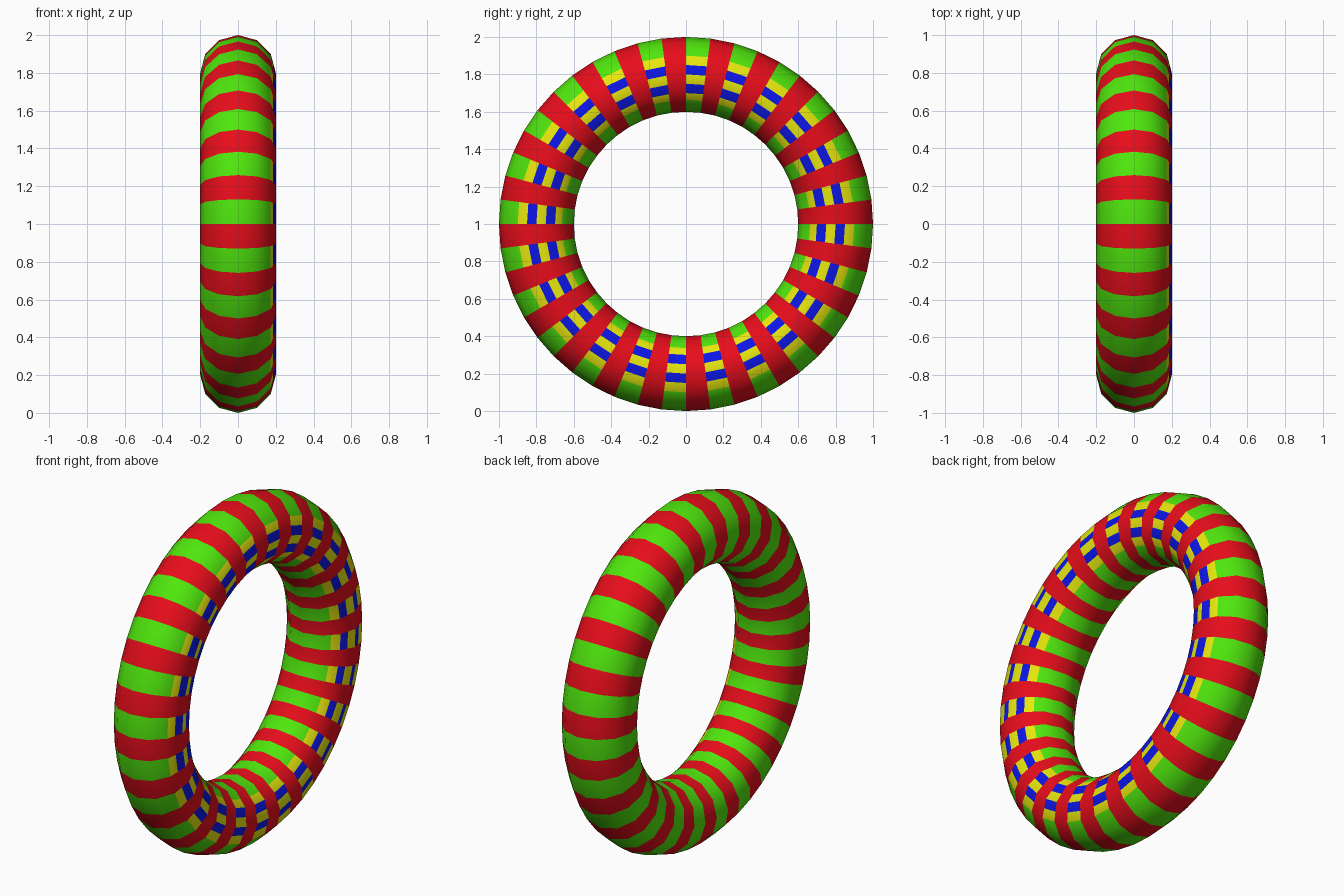
import bpy, bmesh
from math import sin, cos, pi
from mathutils import Vector, Matrix

if "Cube" in bpy.data.objects:
    bpy.data.objects.remove(bpy.data.objects["Cube"])

R, r, MAJOR, MINOR = 0.8, 0.2, 48, 12
RED, GREEN, YELLOW, BLUE = range(4)


def material(name, color):
    m = bpy.data.materials.new(name)
    m.diffuse_color = (*color, 1)
    m.use_nodes = True
    m.node_tree.nodes["Principled BSDF"].inputs["Base Color"].default_value = m.diffuse_color
    return m


# Tube cross-section (12 sides); three sides on +x are halved for the stripes
corners = [Vector((r * sin(2 * pi * i / MINOR), R + r * cos(2 * pi * i / MINOR), 0))
           for i in range(MINOR)]
profile, colours = [], []
stripes = {2: (YELLOW, BLUE), 3: (YELLOW, BLUE), 4: (YELLOW, GREEN)}
for i, p in enumerate(corners):
    profile.append(p)
    if i in stripes:
        profile.append((p + corners[(i + 1) % MINOR]) / 2)
        colours += stripes[i]
    else:
        colours.append(GREEN)

# Sweep the section around the x axis, alternating red and striped green bands
bm = bmesh.new()
rings = []
for s in range(MAJOR):
    rot = Matrix.Rotation(2 * pi * s / MAJOR, 3, 'X')
    rings.append([bm.verts.new(rot @ p + Vector((0, 0, 1))) for p in profile])
n = len(profile)
for s in range(MAJOR):
    a, b = rings[s], rings[(s + 1) % MAJOR]
    for i in range(n):
        j = (i + 1) % n
        f = bm.faces.new((a[i], b[i], b[j], a[j]))
        f.material_index = RED if s % 2 == 0 else colours[i]
        f.smooth = True
bmesh.ops.recalc_face_normals(bm, faces=bm.faces)

mesh = bpy.data.meshes.new("striped_ring")
bm.to_mesh(mesh)
bm.free()
for name, c in (("red", (0.8, 0.004, 0.011)), ("green", (0.08, 0.8, 0.004)),
                ("yellow", (0.8, 0.8, 0.004)), ("blue", (0.004, 0.008, 0.8))):
    mesh.materials.append(material(name, c))
ring = bpy.data.objects.new("striped_ring", mesh)
bpy.context.collection.objects.link(ring)
